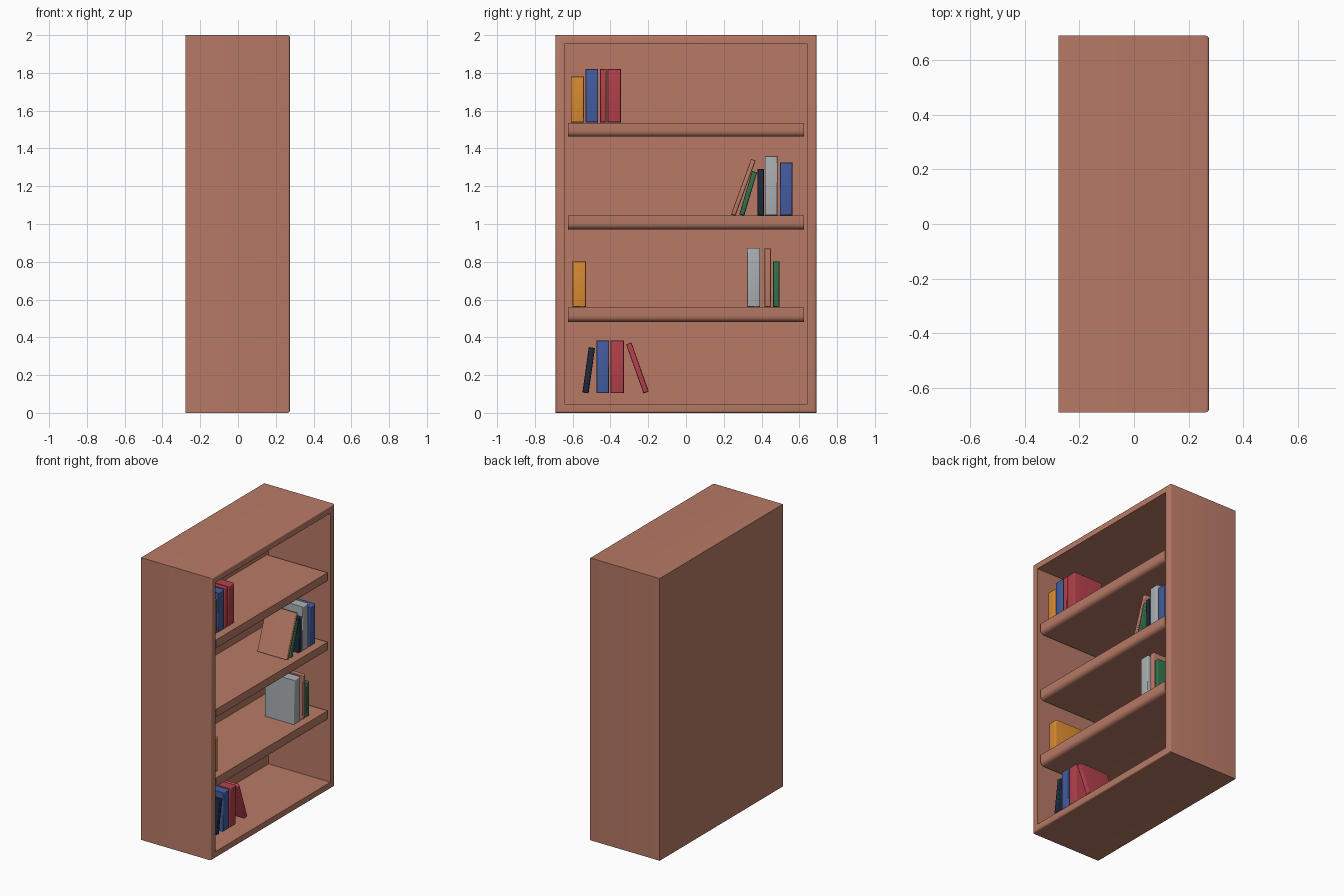
import bpy, bmesh, math
from mathutils import Matrix, Vector

if "Cube" in bpy.data.objects:
    bpy.data.objects.remove(bpy.data.objects["Cube"])


def material(name, rgb):
    m = bpy.data.materials.new(name)
    lin = [((c / 255 + 0.055) / 1.055) ** 2.4 for c in rgb]
    m.diffuse_color = (*lin, 1)
    m.use_nodes = True
    m.node_tree.nodes["Principled BSDF"].inputs["Base Color"].default_value = m.diffuse_color
    return m


WOOD = material("brown wood", (184, 122, 102))
ORANGE = material("orange", (216, 138, 48))
BLUE = material("blue", (66, 92, 158))
RED = material("red", (178, 64, 74))
GREY = material("grey", (170, 175, 178))
NAVY = material("dark navy", (30, 42, 60))
GREEN = material("green", (50, 112, 74))


def finish(bm, name, mat):
    bmesh.ops.recalc_face_normals(bm, faces=bm.faces[:])
    me = bpy.data.meshes.new(name)
    bm.to_mesh(me)
    bm.free()
    me.materials.append(mat)
    ob = bpy.data.objects.new(name, me)
    bpy.context.collection.objects.link(ob)
    bpy.context.view_layer.objects.active = ob
    for o in bpy.context.selected_objects:
        o.select_set(False)
    ob.select_set(True)
    bpy.ops.object.shade_smooth_by_angle(angle=math.radians(35))
    return ob


def box(x0, x1, y0, y1, z0, z1):
    bm = bmesh.new()
    bmesh.ops.create_cube(bm, size=1)
    for v in bm.verts:
        v.co = Vector(((x0 + x1) / 2 + v.co.x * (x1 - x0),
                       (y0 + y1) / 2 + v.co.y * (y1 - y0),
                       (z0 + z1) / 2 + v.co.z * (z1 - z0)))
    return bm


def bevel(bm, test, r, seg=3):
    edges = [e for e in bm.edges if all(test(v.co) for v in e.verts)]
    bmesh.ops.bevel(bm, geom=edges, offset=r, segments=seg, profile=0.5, affect='EDGES')


# case: one block, open side on +x, hollowed by inset and push
XB, XF, Y, H = -0.277, 0.275, 0.69, 2.0
bm = box(XB, XF, -Y, Y, 0, H)
front = max(bm.faces, key=lambda f: f.calc_center_median().x)
bmesh.ops.inset_individual(bm, faces=[front], thickness=0.067)
hole = bmesh.ops.extrude_discrete_faces(bm, faces=[front])["faces"][0]
for v in hole.verts:
    v.co.x = -0.21
bevel(bm, lambda c: c.x > XF - 1e-4 and (abs(c.y) > Y - 1e-3 or c.z < 1e-3 or c.z > H - 1e-3)
      , 0.012)
finish(bm, "bookcase_case", WOOD)

# shelves with rounded front edges
for i, (z0, z1) in enumerate([(0.482, 0.558), (0.972, 1.044), (1.462, 1.536)]):
    bm = box(-0.215, 0.265, -0.625, 0.625, z0, z1)
    bevel(bm, lambda c: c.x > 0.264 and c.z < (z0 + z1) / 2, 0.03, 4)
    finish(bm, f"shelf_{i + 1}", WOOD)

# books: colour, base centre y, base z, width, height, lean in degrees towards +y
books = [
    (ORANGE, -0.575, 1.538, 0.07, 0.243, 0), (BLUE, -0.498, 1.538, 0.066, 0.282, 0),
    (RED, -0.438, 1.538, 0.034, 0.282, 0), (RED, -0.38, 1.538, 0.07, 0.282, 0),
    (WOOD, 0.25, 1.047, 0.025, 0.312, 20), (GREEN, 0.295, 1.047, 0.027, 0.24, 16.5),
    (NAVY, 0.395, 1.046, 0.034, 0.245, 0), (GREY, 0.451, 1.046, 0.068, 0.313, 0),
    (BLUE, 0.53, 1.046, 0.066, 0.28, 0),
    (ORANGE, -0.565, 0.56, 0.07, 0.241, 0), (GREY, 0.358, 0.56, 0.07, 0.314, 0),
    (WOOD, 0.433, 0.56, 0.034, 0.31, 0), (GREEN, 0.478, 0.56, 0.034, 0.242, 0),
    (NAVY, -0.532, 0.106, 0.033, 0.242, 8), (BLUE, -0.44, 0.104, 0.066, 0.278, 0),
    (RED, -0.364, 0.104, 0.07, 0.278, 0), (RED, -0.211, 0.108, 0.03, 0.275, -19.5),
]
for i, (mat, y, z, w, h, lean) in enumerate(books):
    bm = box(-0.015, 0.215, -w / 2, w / 2, 0, h)
    bevel(bm, lambda c: c.x > 0.214, 0.008, 3)
    bmesh.ops.transform(bm, verts=bm.verts[:],
                        matrix=Matrix.Translation((0, y, z)) @ Matrix.Rotation(math.radians(-lean), 4, 'X'))
    finish(bm, f"book_{i + 1}", mat)
